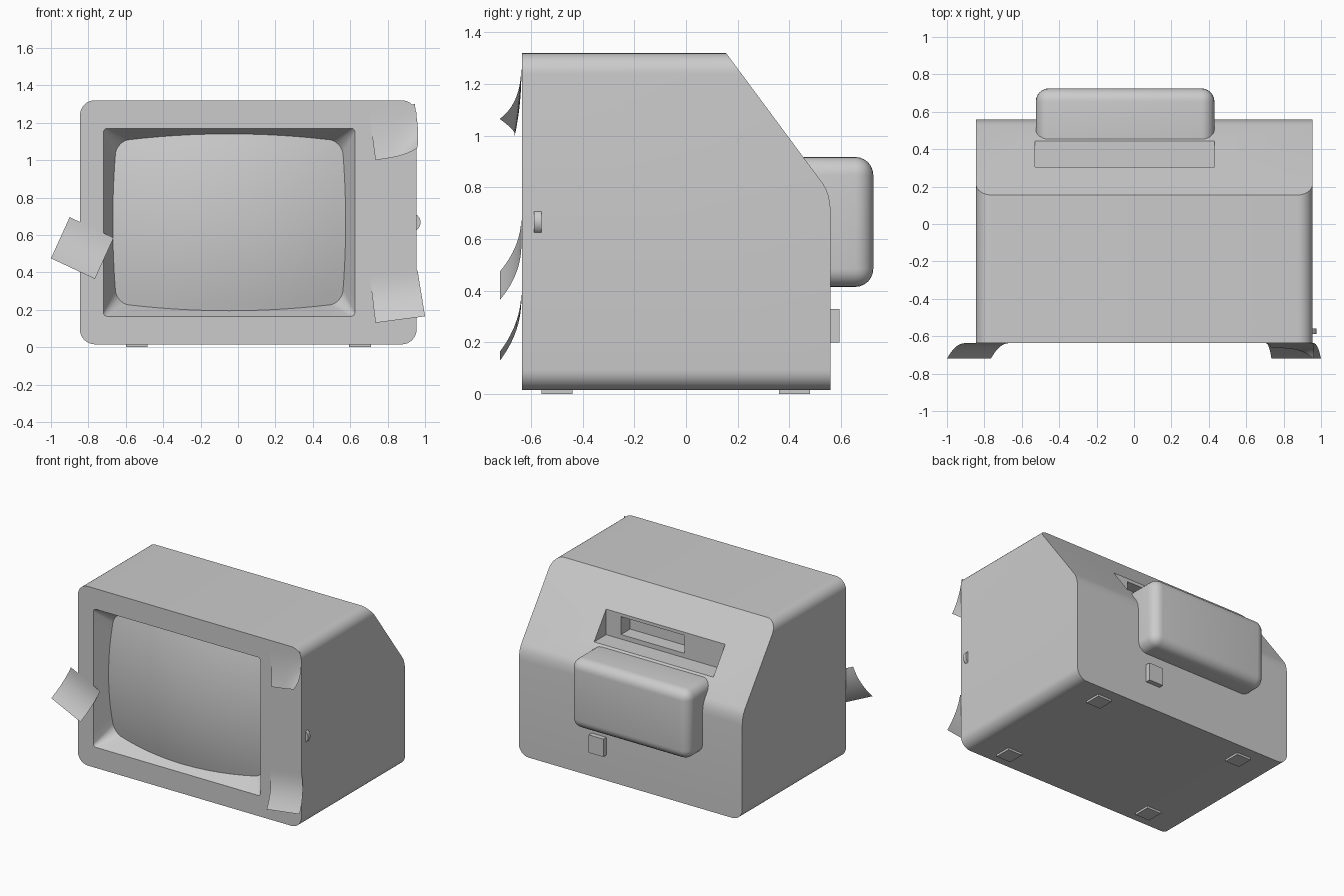
import bpy, bmesh, math
from mathutils import Vector

if "Cube" in bpy.data.objects:
    bpy.data.objects.remove(bpy.data.objects["Cube"])

CX = 0.055            # body centre in x
FRONT = -0.635        # front plane


def finish(name, bm, smooth=True, recalc=True):
    if recalc:
        bmesh.ops.recalc_face_normals(bm, faces=bm.faces)
    me = bpy.data.meshes.new(name)
    bm.to_mesh(me)
    bm.free()
    ob = bpy.data.objects.new(name, me)
    bpy.context.collection.objects.link(ob)
    if smooth:
        shade(ob)
    return ob


def shade(ob):
    bpy.ops.object.select_all(action='DESELECT')
    ob.select_set(True)
    bpy.context.view_layer.objects.active = ob
    bpy.ops.object.shade_smooth_by_angle(angle=math.radians(32))


def loft(name, rings, caps=True, smooth=True):
    bm = bmesh.new()
    vs = [[bm.verts.new(p) for p in r] for r in rings]
    n = len(rings[0])
    for a, b in zip(vs, vs[1:]):
        for i in range(n):
            bm.faces.new((a[i], a[(i + 1) % n], b[(i + 1) % n], b[i]))
    if caps:
        bm.faces.new(vs[0])
    bm.faces.new(vs[-1])
    return finish(name, bm, smooth)


def rounded_ring(cx, cz, hw, hh, r, y, straight=1, arc=8):
    """Rounded rectangle in the xz plane."""
    corners = []
    for k, (sx, sz) in enumerate(((1, 1), (-1, 1), (-1, -1), (1, -1))):
        for i in range(arc + 1):
            a = math.pi / 2 * (k + i / arc)
            corners.append(Vector((cx + sx * (hw - r) + r * math.cos(a), y,
                                   cz + sz * (hh - r) + r * math.sin(a))))
    pts = []
    for i, p in enumerate(corners):
        pts.append(p)
        if i % (arc + 1) == arc:
            q = corners[(i + 1) % len(corners)]
            pts += [p.lerp(q, j / straight) for j in range(1, straight)]
    return pts


def box(name, x0, x1, y0, y1, z0, z1, bevel=0):
    bm = bmesh.new()
    bmesh.ops.create_cube(bm, size=1)
    for v in bm.verts:
        v.co = Vector((x1 if v.co.x > 0 else x0, y1 if v.co.y > 0 else y0,
                       z1 if v.co.z > 0 else z0))
    if bevel:
        bmesh.ops.bevel(bm, geom=bm.edges[:], offset=bevel, segments=6,
                        profile=0.5, affect='EDGES')
    return finish(name, bm, bool(bevel))


def boolean(ob, cutter, op='DIFFERENCE'):
    m = ob.modifiers.new('cut', 'BOOLEAN')
    m.object, m.operation, m.solver = cutter, op, 'EXACT'
    bpy.context.view_layer.objects.active = ob
    bpy.ops.object.modifier_apply(modifier=m.name)
    bpy.data.objects.remove(cutter)


# casing: rounded extrusion trimmed by the sloped side profile
body = loft('casing', [rounded_ring(CX, 0.6675, 0.9, 0.6525, 0.08, y) for y in (-0.8, 0.8)], smooth=False)
side = [(FRONT, -0.1), (0.56, -0.1), (0.56, 0.71), (0.557, 0.74), (0.551, 0.77),
        (0.542, 0.794), (0.53, 0.815), (0.096, 1.4), (FRONT, 1.4)]
boolean(body, loft('side_profile', [[(x, y, z) for y, z in side] for x in (-1.2, 1.2)], smooth=False), 'INTERSECT')

# tapered screen recess
SX, SZ, DEEP = -0.047, 0.6675, 0.22
mouth = rounded_ring(SX, SZ, 0.672, 0.5025, 0.02, FRONT, 12)
back = rounded_ring(SX, SZ, 0.565, 0.3955, 0.11, FRONT + DEEP, 12)
lead = [p - Vector((0, 0.1, 0)) for p in mouth]
boolean(body, loft('recess_cutter', [lead, mouth, back], smooth=False))

# handle notch in the slope, with a smaller slot in its wall
boolean(body, box('notch_cutter', -0.53, 0.43, 0.305, 0.8, 0.932, 1.3))
boolean(body, box('slot_cutter', -0.2, 0.31, 0.2, 0.35, 0.965, 1.095))
shade(body)


# bulging picture tube, its rim following the recess walls
def bulge(p):
    return 0.005 + 0.25 * ((p.x - SX) ** 2 + (p.z - SZ) ** 2)


rim = []
for a, b in zip(mouth, back):
    d = 0.1
    for _ in range(8):
        d = bulge(a.lerp(b, d / DEEP))
    rim.append(a.lerp(b, d / DEEP))
rings = []
for t in (1.005, 0.9, 0.8, 0.7, 0.6, 0.5, 0.4, 0.3, 0.2, 0.1, 0.03):
    ring = [Vector((SX + (p.x - SX) * t, 0, SZ + (p.z - SZ) * t)) for p in rim]
    for p in ring:
        p.y = FRONT + bulge(p)
    rings.append(ring)
screen = loft('screen', rings, caps=False)
if sum(p.normal.y for p in screen.data.polygons) > 0:
    screen.data.flip_normals()

# rear housing and socket
box('rear_housing', -0.525, 0.43, 0.36, 0.725, 0.415, 0.918, 0.07)
box('rear_socket', 0.25, 0.367, 0.54, 0.595, 0.2, 0.33)

# feet
for sx in (-1, 1):
    for y in (-0.5, 0.42):
        x = CX + sx * 0.597
        box('foot', x - 0.058, x + 0.058, y - 0.06, y + 0.06, 0, 0.03)

# side dial, half sunk in the casing
cz, r = 0.667, 0.05
loft('side_dial', [[(0.926 + r * math.cos(a), y, cz + r * math.sin(a))
                    for a in [2 * math.pi * i / 32 for i in range(32)]]
                   for y in (-0.588, -0.56)])


# curled paper notes: corners given as top left, top right, bottom left, bottom right
def note(name, tl, tr, bl, br, lift, corner=0, pull=(0, 0), n=12):
    bm = bmesh.new()
    tl, tr, bl, br = map(Vector, (tl, tr, bl, br))
    grid = []
    for j in range(n + 1):
        row = []
        for i in range(n + 1):
            u, v = i / n, j / n
            p = tl.lerp(tr, u).lerp(bl.lerp(br, u), v)
            c = (u * v) ** 3
            p += Vector(pull) * c
            y = FRONT - 0.002 - lift * v ** 2.2 - corner * c
            row.append(bm.verts.new((p.x, y, p.y)))
        grid.append(row)
    for j in range(n):
        for i in range(n):
            bm.faces.new((grid[j][i], grid[j + 1][i], grid[j + 1][i + 1], grid[j][i + 1]))
    finish(name, bm, recalc=False)


note('left_note', (-0.9, 0.695), (-0.665, 0.585), (-1.0, 0.475), (-0.765, 0.365), 0.083)
note('lower_right_note', (0.705, 0.375), (0.96, 0.41), (0.735, 0.13), (1.0, 0.165), 0.083)
note('upper_right_note', (0.7, 1.26), (0.945, 1.3), (0.735, 1.0), (0.985, 1.035),
     0.026, 0.058, (-0.027, 0.03))
